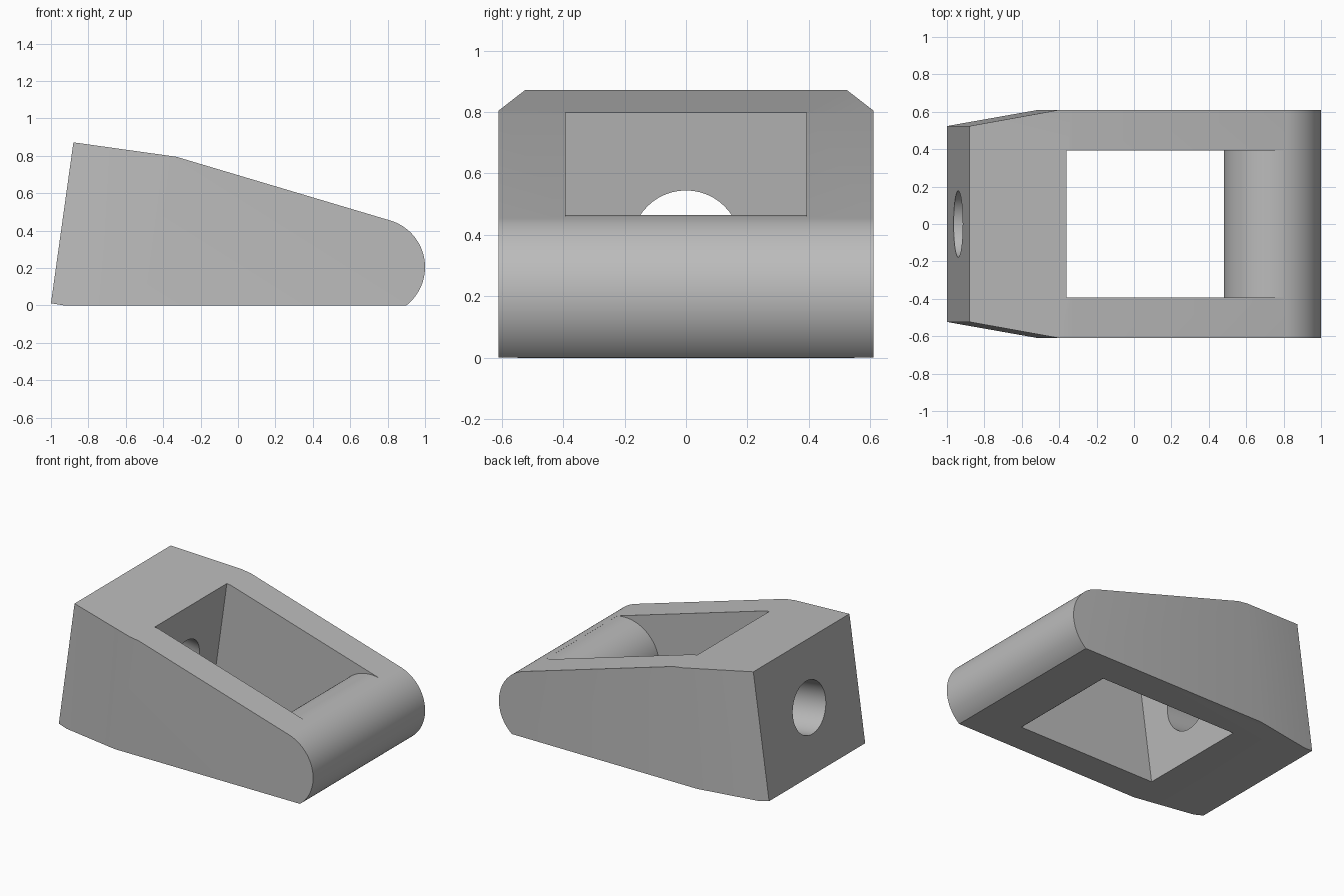
import bpy, bmesh, math
from mathutils import Vector, Matrix

old = bpy.data.objects.get("Cube")
if old:
    bpy.data.objects.remove(old, do_unlink=True)

grey = bpy.data.materials.new("plain grey")
grey.use_nodes = True
colour = (0.5, 0.5, 0.5, 1)
grey.diffuse_color = colour
grey.node_tree.nodes["Principled BSDF"].inputs["Base Color"].default_value = colour

NOSE = Vector((0.74, 0.205))
NOSE_RADIUS = 0.26
HALF_WIDTH = 0.61


def nose_arc(start, end, steps):
    """Points on the rounded nose, angles in degrees."""
    angles = [math.radians(start + (end - start) * i / steps) for i in range(steps + 1)]
    return [NOSE + NOSE_RADIUS * Vector((math.cos(a), math.sin(a))) for a in angles]


def make_object(name, bm):
    bmesh.ops.recalc_face_normals(bm, faces=bm.faces)
    mesh = bpy.data.meshes.new(name)
    bm.to_mesh(mesh)
    bm.free()
    mesh.materials.append(grey)
    obj = bpy.data.objects.new(name, mesh)
    bpy.context.collection.objects.link(obj)
    return obj


def prism(profile, half):
    """Side profile in x and z, extruded across y."""
    bm = bmesh.new()
    face = bm.faces.new([bm.verts.new((p[0], -half, p[1])) for p in profile])
    grown = bmesh.ops.extrude_face_region(bm, geom=[face])["geom"]
    verts = [v for v in grown if isinstance(v, bmesh.types.BMVert)]
    bmesh.ops.translate(bm, verts=verts, vec=(0, 2 * half, 0))
    bmesh.ops.recalc_face_normals(bm, faces=bm.faces)
    return bm


# Wedge body with a rounded nose
profile = [(-1, 0.012), (-0.93, 0)] + nose_arc(-52, 73.3, 32) + [(-0.33, 0.795), (-0.88, 0.872)]
bm = prism(profile, HALF_WIDTH)

# Tapered sides towards the tall end, following the lean of the end face
lean = Vector((0.12, 0, 0.86))
for side in (-1, 1):
    along = Vector((-0.48, -0.085 * side, 0))
    normal = along.cross(lean)
    if normal.y * side < 0:
        normal.negate()
    cut = bmesh.ops.bisect_plane(
        bm, geom=bm.verts[:] + bm.edges[:] + bm.faces[:],
        plane_co=(-0.40, HALF_WIDTH * side, 0.81), plane_no=normal, clear_outer=True)
    rim = [e for e in cut["geom_cut"] if isinstance(e, bmesh.types.BMEdge)]
    bmesh.ops.holes_fill(bm, edges=[e for e in rim if e.is_boundary], sides=0)
body = make_object("wedge_body", bm)

# Rectangular opening, closed at the nose by a round crossbar
opening = [(-0.332, 1.0), (-0.486, -0.1), (0.61, -0.1)] + nose_arc(240, 77, 40)
opening.append((opening[-1][0], 1.0))
window = make_object("opening_cutter", prism(opening, 0.393))

# Round bore, square to the leaning end face
bm = bmesh.new()
axis = Vector((-0.86, 0, 0.12)).normalized()
turn = axis.to_track_quat("Z", "Y").to_matrix().to_4x4()
bmesh.ops.create_cone(bm, cap_ends=True, segments=48, radius1=0.177, radius2=0.177, depth=1.0,
                      matrix=Matrix.Translation(Vector((-0.94, 0, 0.442)) - 0.3 * axis) @ turn)
bore = make_object("bore_cutter", bm)

bpy.context.view_layer.objects.active = body
for cutter in (window, bore):
    mod = body.modifiers.new("cut", "BOOLEAN")
    mod.operation = "DIFFERENCE"
    mod.solver = "EXACT"
    mod.object = cutter
    bpy.ops.object.modifier_apply(modifier=mod.name)
    bpy.data.objects.remove(cutter, do_unlink=True)

# Smooth curves with crisp edges
bpy.ops.object.select_all(action="DESELECT")
body.select_set(True)
bpy.ops.object.shade_smooth_by_angle(angle=math.radians(30))
